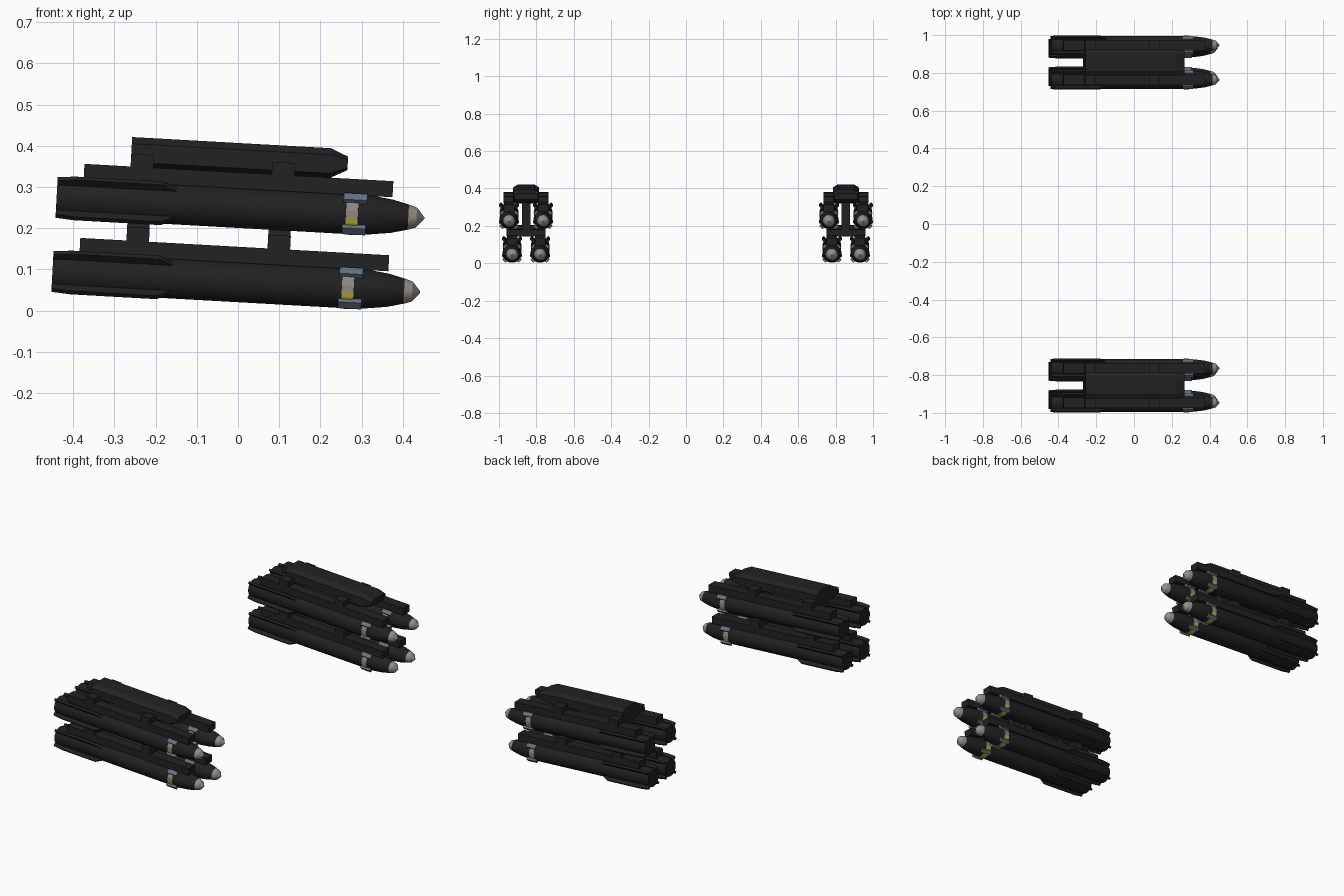
import bpy, bmesh, math
from mathutils import Matrix, Vector

if "Cube" in bpy.data.objects:
    bpy.data.objects.remove(bpy.data.objects["Cube"])

TILT = Matrix.Rotation(0.056, 4, 'Y')      # whole rack points slightly nose-down
POD_Y = 0.855                              # distance of each rack from the centre


def mat(name, rgb):
    m = bpy.data.materials.new(name)
    m.diffuse_color = (*rgb, 1)
    m.use_nodes = True
    m.node_tree.nodes["Principled BSDF"].inputs["Base Color"].default_value = m.diffuse_color
    return m


BLACK = mat("matte_black", (0.015, 0.015, 0.015))
RACK = mat("rack_black", (0.016, 0.016, 0.017))
GLASS = mat("seeker_glass", (0.30, 0.27, 0.24))
STEEL = mat("blue_grey", (0.13, 0.17, 0.23))
TAN = mat("tan_grey", (0.27, 0.25, 0.23))
YELLOW = mat("yellow", (0.50, 0.44, 0.06))


def finish(bm, name, mats, rule=None):
    bmesh.ops.recalc_face_normals(bm, faces=bm.faces)
    for f in bm.faces:
        f.material_index = rule(f) if rule else 0
    me = bpy.data.meshes.new(name)
    bm.to_mesh(me)
    bm.free()
    for m in mats:
        me.materials.append(m)
    return me


def loft(bm, rings):
    """Skin a list of equal-length point rings and cap both ends."""
    vs = [[bm.verts.new(p) for p in r] for r in rings]
    n = len(vs[0])
    for a, b in zip(vs, vs[1:]):
        for i in range(n):
            bm.faces.new((a[i], a[(i + 1) % n], b[(i + 1) % n], b[i]))
    bm.faces.new(vs[0])
    bm.faces.new(vs[-1])


def circle(u, r, n=20):
    return [(u, r * math.cos(2 * math.pi * (i + .5) / n),
             r * math.sin(2 * math.pi * (i + .5) / n)) for i in range(n)]


def box(bm, x0, x1, y0, y1, z0, z1):
    m = Matrix.Translation(((x0 + x1) / 2, (y0 + y1) / 2, (z0 + z1) / 2)) \
        @ Matrix.Diagonal((x1 - x0, y1 - y0, z1 - z0, 1))
    bmesh.ops.create_cube(bm, size=1, matrix=m)


def turned(name, profile, mats, rule=None):
    bm = bmesh.new()
    loft(bm, [circle(u, r) for u, r in profile])
    return finish(bm, name, mats, rule)


def four_diagonals(name, build, m):
    """Repeat a part built on +z at the four diagonal directions."""
    bm = bmesh.new()
    for k in range(4):
        old = set(bm.verts)
        build(bm)
        bmesh.ops.rotate(bm, verts=[v for v in bm.verts if v not in old],
                         matrix=Matrix.Rotation(math.pi / 4 + k * math.pi / 2, 3, 'X'))
    return finish(bm, name, [m])


def fin(bm):
    side = [(-.455, .03), (-.455, .064), (-.41, .069), (-.20, .069), (-.155, .045), (-.155, .03)]
    loft(bm, [[(u, y, r) for u, r in side] for y in (-.006, .006)])


# Missile parts, axis along x
body = turned("missile_body", [(-.455, .046), (-.445, .05), (.25, .05), (.31, .0475),
                               (.36, .041), (.40, .031)], [BLACK])
nose = turned("seeker_nose", [(.40, .031), (.42, .0245), (.432, .010), (.439, .002)], [GLASS])
band = turned("marking_band", [(.248, .049), (.2485, .0515), (.2775, .0515), (.278, .048)],
              [TAN, YELLOW], lambda f: 1 if f.calc_center_median().z < -.004 else 0)
fins = four_diagonals("tail_fins", fin, BLACK)
lugs = four_diagonals("front_lugs", lambda bm: box(bm, .241, .298, -.011, .011, .044, .060), STEEL)

# Launch rail sitting on top of a missile
bm = bmesh.new()
box(bm, -.392, .359, -.028, .028, .046, .085)
rail = finish(bm, "launch_rail", [RACK])

# Rack body with chamfered top and tapered front
bm = bmesh.new()
half = [(.048, .333), (.07, .345), (.07, .390), (.045, .406)]
section = half + [(-y, w) for y, w in reversed(half)]
loft(bm, [[(u, y * sy, .373 + (w - .373) * sw) for y, w in section]
          for u, sy, sw in ((-.28, 1, 1), (.203, 1, 1), (.246, .92, .45))])
rack_body = finish(bm, "rack_body", [RACK])

# Cross arms above each pair of rails, and the posts joining them
bm = bmesh.new()
posts = bmesh.new()
for u in (-.28, .063):
    box(bm, u, u + .055, -.12, .12, .328, .365)
    box(bm, u, u + .055, -.105, .105, .150, .188)
    box(posts, u, u + .054, -.023, .023, .155, .345)
arms = finish(bm, "cross_arms", [RACK])
post = finish(posts, "centre_posts", [RACK])


def place(me, matrix, smooth=False):
    ob = bpy.data.objects.new(me.name, me)
    bpy.context.collection.objects.link(ob)
    ob.matrix_world = matrix
    if smooth and me.users == 1:           # shade each shared mesh once
        bpy.ops.object.select_all(action='DESELECT')
        ob.select_set(True)
        bpy.context.view_layer.objects.active = ob
        bpy.ops.object.shade_smooth_by_angle(angle=math.radians(30))


# Two racks of four missiles
for side in (-1, 1):
    pod = Matrix.Translation((0, side * POD_Y, 0)) @ TILT
    for me in (rack_body, arms, post):
        place(me, pod)
    for dy, w in ((.091, .2495), (.075, .0695)):
        for s in (-1, 1):
            m = pod @ Matrix.Translation((0, s * dy, w))
            place(body, m, True)
            place(nose, m, True)
            for me in (band, fins, lugs, rail):
                place(me, m)
